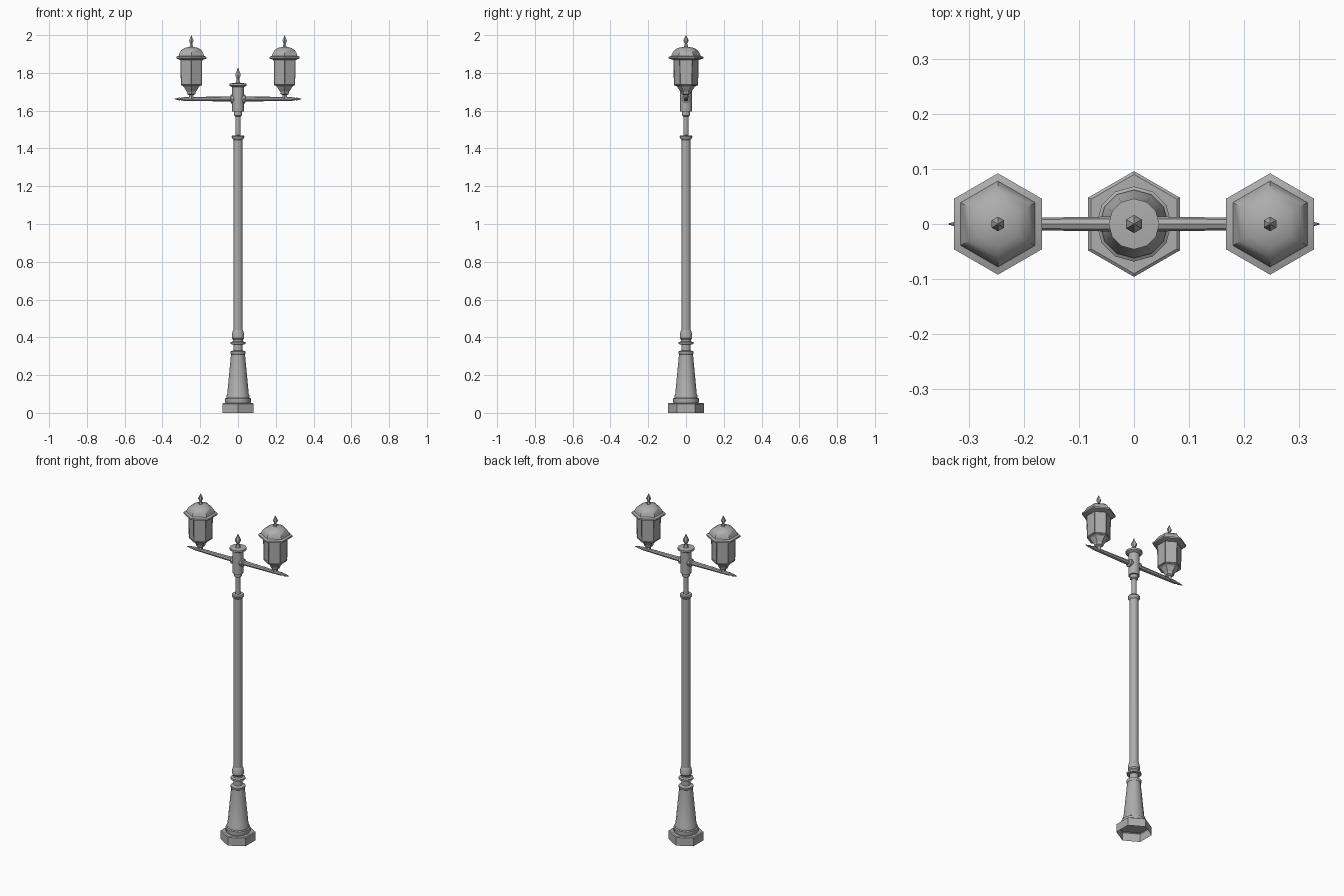
import bpy, bmesh, math
from mathutils import Matrix

cube = bpy.data.objects.get("Cube")
if cube:
    bpy.data.objects.remove(cube, do_unlink=True)

grey = bpy.data.materials.new("grey metal")
grey.use_nodes = True
grey.diffuse_color = (0.42, 0.42, 0.42, 1)
grey.node_tree.nodes["Principled BSDF"].inputs["Base Color"].default_value = (0.42, 0.42, 0.42, 1)


def finish(name, bm, angle=35):
    """Turn a bmesh into a grey object with sharp edges kept."""
    mesh = bpy.data.meshes.new(name)
    bm.to_mesh(mesh)
    bm.free()
    mesh.materials.append(grey)
    obj = bpy.data.objects.new(name, mesh)
    bpy.context.collection.objects.link(obj)
    bpy.ops.object.select_all(action='DESELECT')
    obj.select_set(True)
    bpy.context.view_layer.objects.active = obj
    bpy.ops.object.shade_smooth_by_angle(angle=math.radians(angle))
    return obj


def lathe(profile, sides, cap_bottom=True):
    """Revolve (radius, height) points around z, first corner facing +y."""
    bm = bmesh.new()
    rings = []
    for r, z in profile:
        ring = []
        for i in range(sides):
            a = math.pi / 2 + math.tau * i / sides
            ring.append(bm.verts.new((r * math.cos(a), r * math.sin(a), z)))
        rings.append(ring)
    for low, high in zip(rings, rings[1:]):
        for i in range(sides):
            j = (i + 1) % sides
            bm.faces.new((low[i], low[j], high[j], high[i]))
    bm.faces.new(rings[-1])
    if cap_bottom:
        bm.faces.new(rings[0][::-1])
    return bm


def turned(name, profile, sides, x=0.0, angle=35, cap_bottom=True):
    bm = lathe(profile, sides, cap_bottom)
    bmesh.ops.translate(bm, verts=bm.verts, vec=(x, 0, 0))
    return finish(name, bm, angle)


# Hexagonal foot, open underneath
turned("foot", [(.096, 0), (.096, .048), (.09, .052), (.06, .052)], 6, cap_bottom=False)

# Tapered pedestal
turned("pedestal", [(.066, .05), (.068, .058), (.068, .076), (.062, .08),
                    (.062, .088), (.057, .1), (.037, .31), (.041, .316),
                    (.041, .325), (.024, .331)], 12)

# Collar rings and shaft
turned("shaft_collar", [(.024, .325), (.024, .362), (.04, .364), (.04, .374),
                        (.027, .378), (.027, .388), (.033, .396), (.033, .412),
                        (.028, .432), (.024, .44)], 12)
turned("shaft", [(.025, .43), (.024, 1.445), (.032, 1.453), (.034, 1.462),
                 (.03, 1.468), (.013, 1.47)], 12)

# Neck, hub and its top lip
turned("neck", [(.014, 1.46), (.014, 1.57), (.022, 1.575), (.022, 1.595), (.03, 1.598)], 12)
turned("hub", [(.031, 1.595), (.031, 1.725), (.046, 1.733), (.046, 1.744), (.02, 1.746)], 12)


def finial(name, x, z, size, height):
    turned(name, [(size, z), (size * .5, z + height * .3),
                  (size * 1.1, z + height * .5), (size * 1.1, z + height * .6),
                  (size * .5, z + height * .8), (.001, z + height)], 6, x)


finial("hub_finial", 0, 1.744, .015, .082)

for side, label in ((1, "left"), (-1, "right")):
    # Pointed arm and the boss where it meets the hub
    arm_parts = {
        "arm": [(.014, 0), (.011, .22), (.01, .285), (.006, .305), (.008, .31), (.001, .337)],
        "arm_boss": [(.023, .02), (.023, .037), (.014, .041)],
    }
    for part, profile in arm_parts.items():
        bm = lathe(profile, 8)
        turn = Matrix.Translation((0, 0, 1.662)) @ Matrix.Rotation(side * math.pi / 2, 4, 'Y')
        bmesh.ops.transform(bm, matrix=turn, verts=bm.verts)
        finish(label + "_" + part, bm)

    x = side * .247
    # Cup holding the lantern
    turned(label + "_lantern_cup", [(.013, 1.66), (.013, 1.682), (.024, 1.688), (.028, 1.702),
                                    (.034, 1.708), (.048, 1.728), (.066, 1.738)], 6, x, 25)

    # Six-sided housing with recessed panels
    bm = lathe([(.064, 1.732), (.067, 1.88)], 6)
    panels = [f for f in bm.faces if len(f.verts) == 4]
    bmesh.ops.inset_individual(bm, faces=panels, thickness=.008, depth=0)
    bmesh.ops.inset_individual(bm, faces=panels, thickness=.001, depth=-.003)
    bmesh.ops.translate(bm, verts=bm.verts, vec=(x, 0, 0))
    finish(label + "_lantern_housing", bm, 25)

    # Flared roof with domed sides
    turned(label + "_lantern_roof", [(.066, 1.868), (.092, 1.876), (.092, 1.885), (.078, 1.89),
                                     (.074, 1.902), (.062, 1.92), (.042, 1.932),
                                     (.012, 1.938)], 6, x, 40)
    finial(label + "_lantern_finial", x, 1.936, .012, .064)
